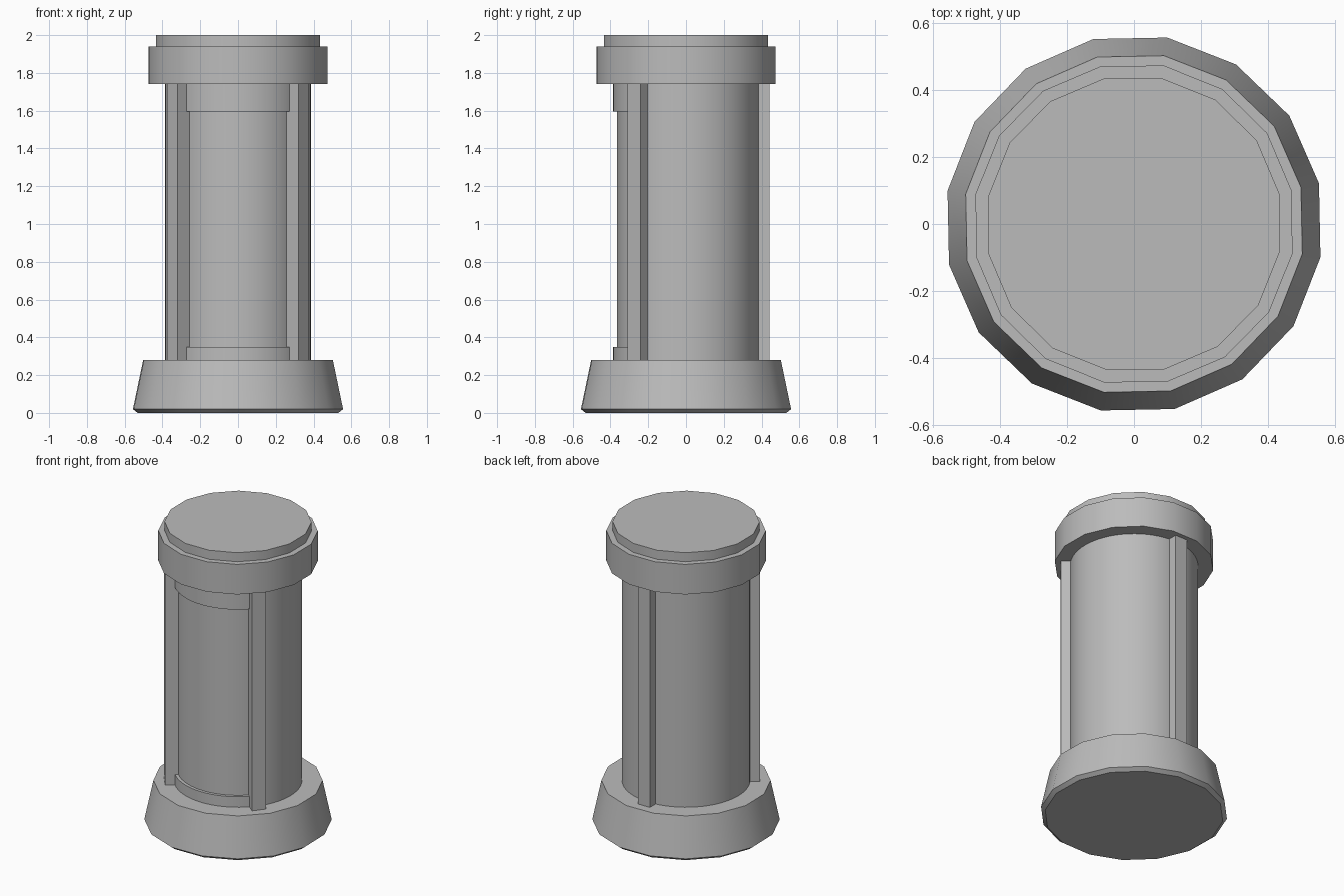
import bpy, bmesh
from math import sin, cos, radians, asin, degrees

cube = bpy.data.objects.get("Cube")
if cube:
    bpy.data.objects.remove(cube, do_unlink=True)

grey = bpy.data.materials.new("stone_grey")
grey.use_nodes = True
colour = (0.5, 0.5, 0.5, 1)
grey.diffuse_color = colour
grey.node_tree.nodes["Principled BSDF"].inputs["Base Color"].default_value = colour


def polar(r, deg, z):
    return (r * cos(radians(deg)), r * sin(radians(deg)), z)


def finish(name, bm):
    bmesh.ops.recalc_face_normals(bm, faces=bm.faces)
    mesh = bpy.data.meshes.new(name)
    bm.to_mesh(mesh)
    bm.free()
    mesh.materials.append(grey)
    obj = bpy.data.objects.new(name, mesh)
    bpy.context.collection.objects.link(obj)
    bpy.ops.object.select_all(action='DESELECT')
    obj.select_set(True)
    bpy.context.view_layer.objects.active = obj
    bpy.ops.object.shade_smooth_by_angle(angle=radians(30))


def lathe(name, profile, sides, turn=0):
    """Closed solid turned from (radius, height) pairs."""
    bm = bmesh.new()
    rings = [[bm.verts.new(polar(r, turn + 360 * i / sides, z)) for i in range(sides)]
             for r, z in profile]
    for low, high in zip(rings, rings[1:]):
        for i in range(sides):
            j = (i + 1) % sides
            bm.faces.new((low[i], low[j], high[j], high[i]))
    bm.faces.new(rings[0])
    bm.faces.new(rings[-1])
    finish(name, bm)


def arc_wall(name, r_in, r_out, z0, z1, a0, a1, steps):
    """Curved wall segment between two angles."""
    bm = bmesh.new()
    cuts = []
    for i in range(steps + 1):
        a = a0 + (a1 - a0) * i / steps
        cuts.append([bm.verts.new(polar(r, a, z)) for r, z in
                     ((r_in, z0), (r_out, z0), (r_out, z1), (r_in, z1))])
    for p, q in zip(cuts, cuts[1:]):
        for k in range(4):
            m = (k + 1) % 4
            bm.faces.new((p[k], p[m], q[m], q[k]))
    bm.faces.new(cuts[0])
    bm.faces.new(cuts[-1])
    finish(name, bm)


def rib(name, angle, r_in, r_out, width, z0, z1):
    """Upright bar standing out from the shaft."""
    bm = bmesh.new()
    rad = radians(angle)
    c, s, h = cos(rad), sin(rad), width / 2
    rings = [[bm.verts.new((r * c - t * s, r * s + t * c, z)) for r, t in
              ((r_in, -h), (r_out, -h), (r_out, h), (r_in, h))] for z in (z0, z1)]
    for k in range(4):
        m = (k + 1) % 4
        bm.faces.new((rings[0][k], rings[0][m], rings[1][m], rings[1][k]))
    for ring in rings:
        bm.faces.new(ring)
    finish(name, bm)


FOOT, HEAD = 0.28, 1.74      # shaft ends
CORE, SHAFT = 0.366, 0.386   # recessed and full radius
RIB_ANGLE = -38.3

# Sixteen-sided base and stepped cap
lathe("base", [(0.54, 0), (0.565, 0.02), (0.51, FOOT)], 16, 12.4)
lathe("cap", [(0.481, HEAD), (0.481, 1.94), (0.443, 1.94), (0.443, 2.0)], 16, 11.8)

# Shaft with a recessed front panel between two bands
lathe("shaft_core", [(CORE, FOOT), (CORE, HEAD)], 64)
arc_wall("shaft_shell", CORE - 0.02, SHAFT, FOOT, HEAD, RIB_ANGLE, 180 - RIB_ANGLE, 46)
for name, z0, z1 in (("upper_band", 1.595, HEAD), ("lower_band", FOOT, 0.35)):
    arc_wall(name, CORE - 0.02, SHAFT, z0, z1, 180 - RIB_ANGLE, 360 + RIB_ANGLE, 20)

# Three upright ribs
for name, angle in (("left_rib", RIB_ANGLE), ("right_rib", 180 - RIB_ANGLE), ("back_rib", 90)):
    rib(name, angle, 0.33, 0.443, 0.088, FOOT, HEAD)
